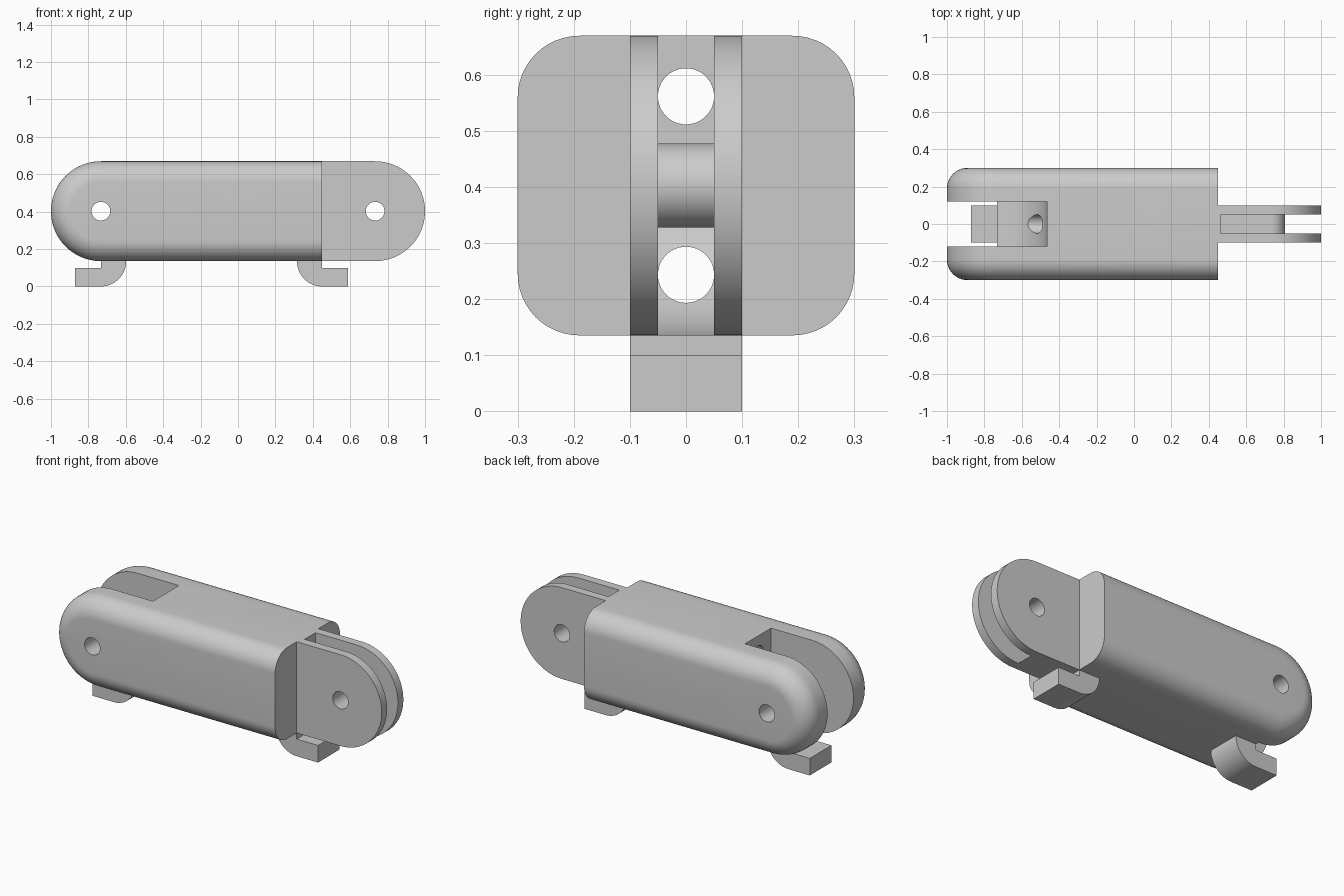
import bpy, bmesh, math

cube = bpy.data.objects.get("Cube")
if cube:
    bpy.data.objects.remove(cube, do_unlink=True)

PIN_X, PIN_Z, R = 0.733, 0.4025, 0.267   # joint axis and end radius
JOIN_X = 0.45                            # body meets tongue
HOLE = 0.05

grey = bpy.data.materials.new("light grey")
grey.use_nodes = True
COLOR = (0.6, 0.6, 0.6, 1)
grey.diffuse_color = COLOR
grey.node_tree.nodes["Principled BSDF"].inputs["Base Color"].default_value = COLOR


def loft(name, rings):
    """Skin equal-length rings of points and cap both ends."""
    bm = bmesh.new()
    loops = [[bm.verts.new(p) for p in ring] for ring in rings]
    n = len(loops[0])
    for a, b in zip(loops, loops[1:]):
        for i in range(n):
            j = (i + 1) % n
            bm.faces.new((a[i], a[j], b[j], b[i]))
    bm.faces.new(loops[0])
    bm.faces.new(loops[-1])
    bmesh.ops.recalc_face_normals(bm, faces=bm.faces)
    mesh = bpy.data.meshes.new(name)
    bm.to_mesh(mesh)
    bm.free()
    mesh.materials.append(grey)
    obj = bpy.data.objects.new(name, mesh)
    bpy.context.collection.objects.link(obj)
    return obj


def extrude(name, profile, half_width):
    """Extrude an (x, z) profile symmetrically along y."""
    return loft(name, [[(x, y, z) for x, z in profile] for y in (-half_width, half_width)])


def arc(cx, cz, r, start, end, steps):
    angles = [math.radians(start + (end - start) * i / steps) for i in range(steps + 1)]
    return [(cx + r * math.cos(a), cz + r * math.sin(a)) for a in angles]


def round_end(side, flat_x, r):
    """Bar profile with a half-round end at the joint on the given side."""
    half = [(side * x, z) for x, z in arc(PIN_X, PIN_Z, r, -90, 90, 40)]
    return half + [(flat_x, PIN_Z + r), (flat_x, PIN_Z - r)]


def rod(axis, offset_x, z, length):
    """Round drill along y or x."""
    circle = arc(0, 0, HOLE, 0, 360, 48)[:-1]
    if axis == "y":
        return loft("drill", [[(offset_x + a, y, z + b) for a, b in circle] for y in (-length, length)])
    return loft("drill", [[(x, a, z + b) for a, b in circle] for x in (-length, length)])


def slot(side, half_width):
    """Joint clearance: upright wall above the axis, concave below."""
    wall = PIN_X - R
    pts = arc(PIN_X, PIN_Z, R, 270, 180, 24)
    pts += [(wall, 1), (1.2, 1), (1.2, -0.2), (PIN_X, -0.2)]
    return extrude("slot", [(side * x, z) for x, z in pts], half_width)


def cut(obj, cutters):
    for cutter in cutters:
        mod = obj.modifiers.new("cut", "BOOLEAN")
        mod.operation, mod.solver, mod.object = "DIFFERENCE", "EXACT", cutter
        bpy.context.view_layer.objects.active = obj
        bpy.ops.object.modifier_apply(modifier=mod.name)
        bpy.data.objects.remove(cutter, do_unlink=True)


def smooth(obj):
    bpy.ops.object.select_all(action="DESELECT")
    obj.select_set(True)
    bpy.context.view_layer.objects.active = obj
    bpy.ops.object.shade_smooth_by_angle(angle=math.radians(30))


def tendon_drills():
    return [rod("x", 0, PIN_Z + s * 0.159, 1.2) for s in (-1, 1)]


# Body: half-round bar with rounded long edges
EDGE, HALF_Y, STEPS = 0.11, 0.3, 12
rings = []
for side in (-1, 1):
    for i in range(STEPS + 1):
        t = math.radians(90 * (i if side > 0 else STEPS - i) / STEPS)
        y = side * (HALF_Y - EDGE + EDGE * math.sin(t))
        inset = EDGE * (1 - math.cos(t))
        rings.append([(x, y, z) for x, z in round_end(-1, JOIN_X, R - inset)])
body = loft("body", rings)
cut(body, [slot(-1, 0.12), rod("y", -PIN_X, PIN_Z, 0.5)] + tendon_drills())

# Tongue: two prongs, with the gap cut between them
tongue = extrude("tongue", round_end(1, JOIN_X, R), 0.1)
cut(tongue, [slot(1, 0.05), rod("y", PIN_X, PIN_Z, 0.5)] + tendon_drills())

# Web between the prongs, rounded around the pin
web = extrude("pin_web", round_end(1, 0.462, 0.075), 0.05)
cut(web, [rod("y", PIN_X, PIN_Z, 0.5)])


# Hooks under both ends
def hook(name, side, step_x):
    r, foot = 0.135, 0.138
    pts = arc(0, r, r, 180, 270, 16)
    pts += [(foot, 0), (foot, 0.1), (0, 0.1), (0, r)]
    return extrude(name, [(side * (step_x + x), z) for x, z in pts], 0.1)


hooks = [hook("right_hook", -1, PIN_X), hook("left_hook", 1, JOIN_X)]

for part in [body, tongue, web] + hooks:
    smooth(part)
